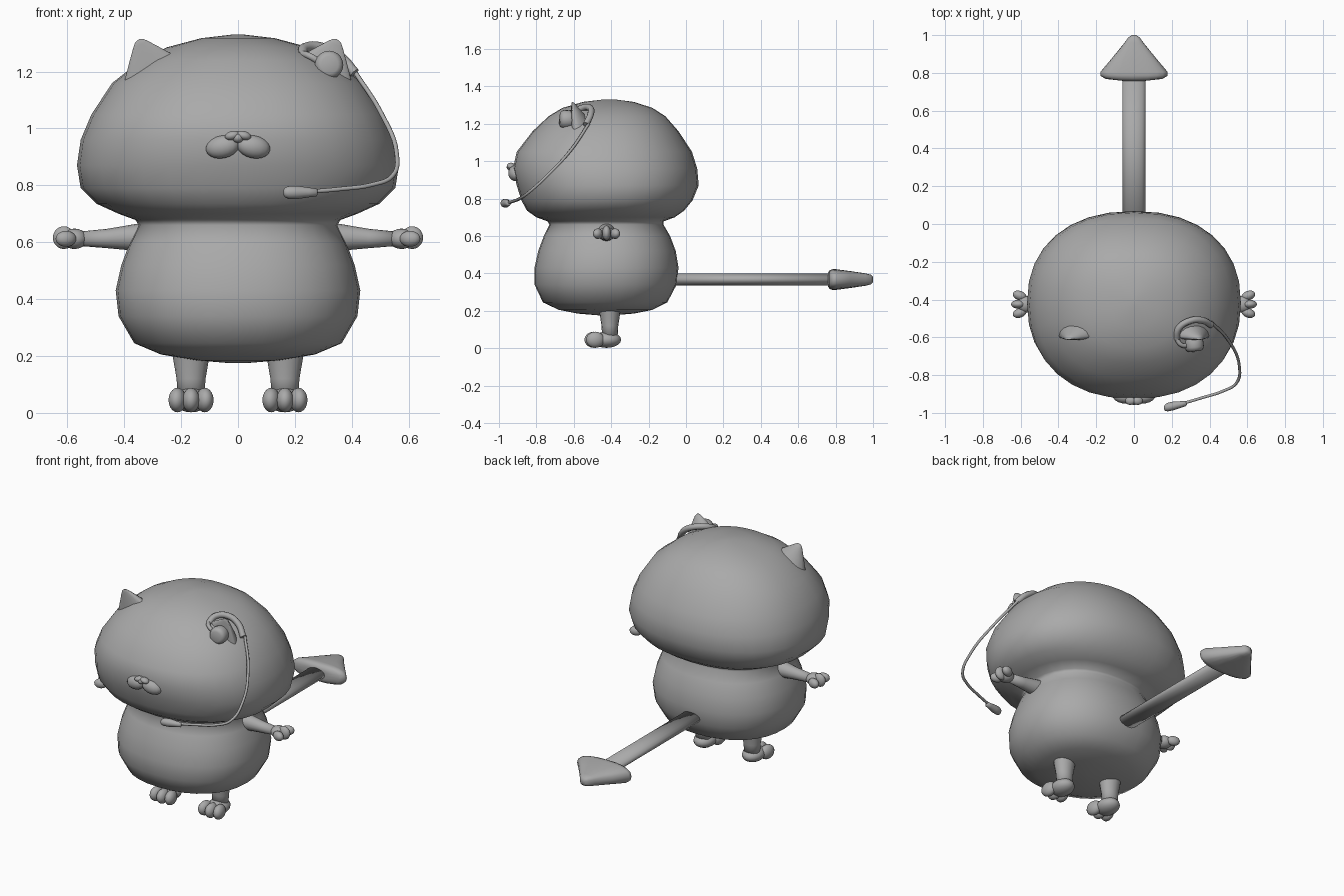
import bpy, bmesh, math
from mathutils import Vector, Matrix

if "Cube" in bpy.data.objects:
    bpy.data.objects.remove(bpy.data.objects["Cube"])

GREY = (0.4, 0.4, 0.4, 1)
grey = bpy.data.materials.new("plain grey")
grey.use_nodes = True
grey.diffuse_color = GREY
grey.node_tree.nodes["Principled BSDF"].inputs["Base Color"].default_value = GREY


def finish(name, bm):
    """Turn a bmesh into a smooth grey object."""
    bmesh.ops.recalc_face_normals(bm, faces=bm.faces)
    mesh = bpy.data.meshes.new(name)
    bm.to_mesh(mesh)
    bm.free()
    mesh.materials.append(grey)
    for p in mesh.polygons:
        p.use_smooth = True
    obj = bpy.data.objects.new(name, mesh)
    bpy.context.collection.objects.link(obj)
    return obj


def loft(name, rings):
    """Skin a list of closed rings and cap both ends."""
    bm = bmesh.new()
    loops = [[bm.verts.new(p) for p in ring] for ring in rings]
    n = len(loops[0])
    for a, b in zip(loops, loops[1:]):
        for i in range(n):
            j = (i + 1) % n
            bm.faces.new((a[i], a[j], b[j], b[i]))
    bm.faces.new(loops[0])
    bm.faces.new(loops[-1])
    return finish(name, bm)


def oval(center, u, v, n=16, power=2.0):
    """Superellipse ring spanned by the half axes u and v."""
    def f(t):
        return math.copysign(abs(t) ** (2 / power), t)
    angles = [2 * math.pi * i / n for i in range(n)]
    return [Vector(center) + Vector(u) * f(math.cos(a)) + Vector(v) * f(math.sin(a))
            for a in angles]


def blobs(name, parts):
    """Join ellipsoids given as centre, radii and turn about y and z."""
    bm = bmesh.new()
    for center, radii, ry, rz in parts:
        m = (Matrix.Translation(center) @ Matrix.Rotation(rz, 4, 'Z')
             @ Matrix.Rotation(ry, 4, 'Y') @ Matrix.Diagonal((*radii, 1)))
        bmesh.ops.create_uvsphere(bm, u_segments=16, v_segments=10, radius=1, matrix=m)
    return finish(name, bm)


def tube(name, points, radius):
    """Smooth round wire through the points."""
    curve = bpy.data.curves.new(name, 'CURVE')
    curve.dimensions = '3D'
    curve.bevel_depth = radius
    curve.bevel_resolution = 2
    curve.use_fill_caps = True
    curve.resolution_u = 6
    spline = curve.splines.new('BEZIER')
    spline.bezier_points.add(len(points) - 1)
    for bp, p in zip(spline.bezier_points, points):
        bp.co = p
        bp.handle_left_type = bp.handle_right_type = 'AUTO'
    curve.materials.append(grey)
    obj = bpy.data.objects.new(name, curve)
    bpy.context.collection.objects.link(obj)
    return obj


# Body and head in one skin: height, half width, front y, back y
PROFILE = [
    (.175, .03, -.46, -.40), (.185, .15, -.58, -.28), (.205, .27, -.68, -.18),
    (.245, .365, -.765, -.10), (.34, .42, -.81, -.05), (.43, .43, -.81, -.04),
    (.52, .41, -.79, -.055), (.60, .38, -.76, -.085), (.66, .35, -.73, -.12),
    (.678, .36, -.74, -.12), (.70, .42, -.80, -.06), (.735, .497, -.85, -.01),
    (.79, .553, -.88, .035), (.87, .566, -.905, .068), (.96, .553, -.925, .06),
    (1.05, .515, -.905, .032), (1.16, .442, -.82, -.04), (1.24, .34, -.735, -.11),
    (1.285, .25, -.66, -.18), (1.317, .13, -.55, -.28), (1.33, .02, -.44, -.38),
]
loft("body_and_head", [
    oval((0, (f + b) / 2, z), (w, 0, 0), (0, (b - f) / 2, 0), 32, 2.25)
    for z, w, f, b in PROFILE])

# Tail: flattened rod with a thick arrow tip
loft("tail", [oval((0, y, .367), (.06, 0, 0), (0, 0, .033)) for y in (-.12, .8)])
loft("tail_tip", [
    oval((0, y, .367), (w, 0, 0), (0, 0, h), 20, 2.8) for y, w, h in
    [(.758, .06, .035), (.768, .15, .05), (.785, .178, .056), (.805, .178, .055),
     (.88, .115, .045), (.96, .05, .033), (.988, .03, .026), (1, .012, .014)]])

for s, side in ((1, "left"), (-1, "right")):
    # Ears: flat front, rounded back, leaning outward
    along = Vector((-.88 * s, 0, .47))
    base, tip = Vector((.295 * s, -.585, 1.165)), Vector((.35 * s, -.61, 1.312))
    rings = []
    for t, w in ((0, .13), (.35, .095), (.65, .058), (.88, .029), (.97, .016), (1, .005)):
        c = base.lerp(tip, t)
        ring = oval(c, along * w, (0, w * .75, 0), 16)
        for p in ring:
            if p.y < c.y:
                p.y = c.y + (p.y - c.y) * .3
        rings.append(ring)
    loft(side + "_ear", rings)

    # Arms with three-fingered hands
    loft(side + "_arm", [oval((x * s, -.425, z), (0, r, 0), (0, 0, r)) for x, z, r in
                         [(.28, .617, .056), (.36, .617, .047), (.46, .613, .034),
                          (.56, .612, .025)]])
    hand = [((.575 * s, -.425, .612), (.045, .045, .036), 0, 0),
            ((.612 * s, -.425, .616), (.039, .023, .04), 0, 0)]
    for k in (1, -1):
        hand.append(((.605 * s, -.425 + .046 * k, .612), (.038, .025, .028), 0, .35 * k * s))
    blobs(side + "_hand", hand)

    # Legs with three-toed feet
    loft(side + "_leg", [oval((.165 * s, -.407, z), (w, 0, 0), (0, w * .88, 0))
                         for z, w in ((.26, .075), (.19, .063), (.12, .051), (.05, .046))])
    foot = [((.165 * s, -.425, .045), (.062, .078, .043), 0, 0)]
    for k in (-1, 0, 1):
        foot.append((((.165 + .048 * k) * s, -.485 - .008 * (k == 0), .045),
                     (.031, .05, .043), 0, .15 * k * s))
    blobs(side + "_foot", foot)

# Muzzle and nose
blobs("muzzle", [((.055 * s, -.915, .935), (.06, .035, .04), .2 * s, .15 * s)
                 for s in (1, -1)])
blobs("nose", [((.02 * s, -.936, .975), (.027, .022, .016), .25 * s, 0) for s in (1, -1)]
      + [((0, -.936, .967), (.02, .023, .018), 0, 0)])

# Headset: clip around the left ear, speaker, wire and microphone
tube("headset_clip", [(.225, -.61, 1.255), (.235, -.555, 1.283), (.29, -.515, 1.285),
                      (.36, -.51, 1.25), (.41, -.535, 1.195)], .018)
tube("speaker_arm", [(.225, -.61, 1.262), (.25, -.64, 1.255), (.285, -.645, 1.235)], .012)
axis = Vector((.1, -1, .05)).normalized()
turn = axis.to_track_quat('Z', 'Y').to_matrix()
loft("speaker", [
    oval(Vector((.318, -.63, 1.222)) + axis * d, turn @ Vector((r, 0, 0)),
         turn @ Vector((0, r, 0)), 20)
    for d, r in ((-.04, .036), (-.03, .046), (0, .05), (.025, .05), (.04, .042), (.045, .03))])
tube("microphone_wire", [(.41, -.52, 1.2), (.5, -.615, 1.06), (.558, -.755, .91),
                         (.54, -.845, .83), (.47, -.885, .802), (.36, -.92, .787),
                         (.26, -.95, .778)], .008)
loft("microphone", [
    oval((x, -1.005 + x * .2, .775), (0, r, 0), (0, 0, r)) for x, r in
    [(.16, .01), (.166, .018), (.18, .023), (.21, .023), (.25, .017), (.275, .014), (.28, .008)]])
